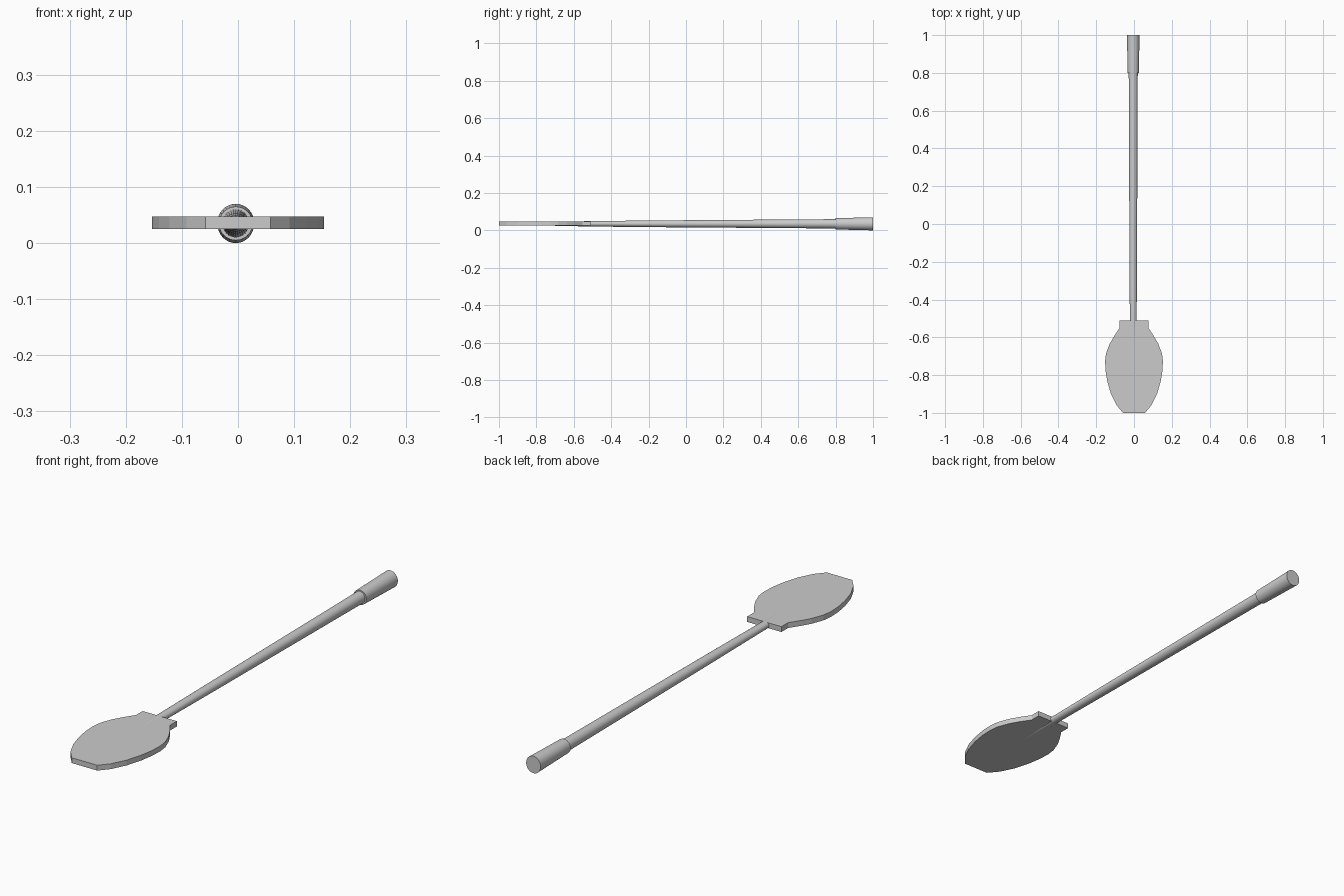
import bpy, bmesh, math

if "Cube" in bpy.data.objects:
    bpy.data.objects.remove(bpy.data.objects["Cube"])

CX, CZ = -0.004, 0.035   # long axis of the pole


def finish(name, bm, smooth):
    bmesh.ops.recalc_face_normals(bm, faces=bm.faces)
    me = bpy.data.meshes.new(name)
    bm.to_mesh(me)
    bm.free()
    ob = bpy.data.objects.new(name, me)
    bpy.context.collection.objects.link(ob)
    if smooth:
        bpy.ops.object.select_all(action='DESELECT')
        ob.select_set(True)
        bpy.context.view_layer.objects.active = ob
        bpy.ops.object.shade_smooth_by_angle(angle=math.radians(35))
    return ob


def tube(name, profile, sides=32):
    """Round rod along y from (y, half width, half height) stations."""
    bm = bmesh.new()
    rings = []
    for y, rx, rz in profile:
        rings.append([bm.verts.new((CX + rx * math.cos(a), y, CZ + rz * math.sin(a)))
                      for a in (2 * math.pi * i / sides for i in range(sides))])
    for a, b in zip(rings, rings[1:]):
        for i in range(sides):
            j = (i + 1) % sides
            bm.faces.new((a[i], a[j], b[j], b[i]))
    bm.faces.new(rings[0])
    bm.faces.new(rings[-1])
    return finish(name, bm, True)


# Blade: half outline mirrored, then extruded to a flat slab
half = [(0.078, -0.51), (0.078, -0.553), (0.106, -0.595), (0.129, -0.635),
        (0.148, -0.685), (0.153, -0.725), (0.151, -0.775), (0.141, -0.835),
        (0.122, -0.9), (0.092, -0.96), (0.058, -1.0)]
outline = half + [(-x, y) for x, y in reversed(half)]
bm = bmesh.new()
face = bm.faces.new([bm.verts.new((x, y, 0.025)) for x, y in outline])
ext = bmesh.ops.extrude_face_region(bm, geom=[face])
top = [v for v in ext["geom"] if isinstance(v, bmesh.types.BMVert)]
bmesh.ops.translate(bm, verts=top, vec=(0, 0, 0.022))
finish("blade", bm, False)

# Tapered shaft, running out inside the blade
tube("shaft", [(-0.70, 0.006, 0.0105), (-0.60, 0.016, 0.0125), (-0.51, 0.018, 0.0145),
               (-0.16, 0.020, 0.018), (0.82, 0.024, 0.025)])

# Thicker hand grip at the far end
tube("grip", [(0.80, 0.030, 0.030), (1.0, 0.033, 0.035)])
